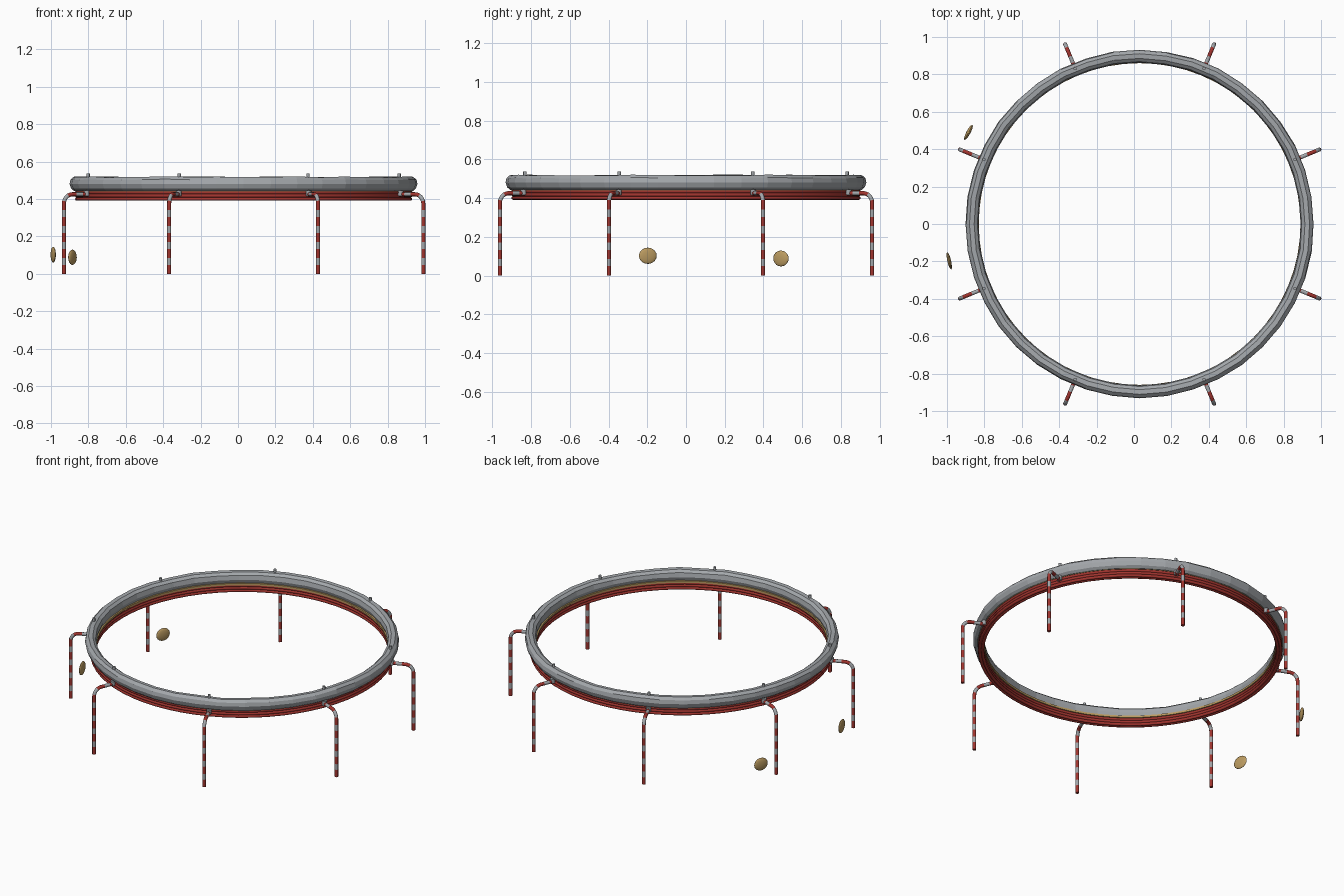
import bpy, bmesh, math, random
from mathutils import Vector, Matrix

cube = bpy.data.objects.get("Cube")
if cube:
    bpy.data.objects.remove(cube, do_unlink=True)

random.seed(4)
CENTRE = Vector((0.03, 0, 0))


def material(name, rgb):
    m = bpy.data.materials.new(name)
    m.use_nodes = True
    m.diffuse_color = (*rgb, 1)
    m.node_tree.nodes["Principled BSDF"].inputs["Base Color"].default_value = (*rgb, 1)
    return m


GREY = material("steel grey", (0.37, 0.39, 0.41))
RED = material("deep red", (0.36, 0.035, 0.028))
TAN = material("tan gold", (0.50, 0.33, 0.12))


def finish(bm, name, mats, smooth=None, location=CENTRE):
    bmesh.ops.recalc_face_normals(bm, faces=bm.faces)
    mesh = bpy.data.meshes.new(name)
    bm.to_mesh(mesh)
    bm.free()
    for m in mats:
        mesh.materials.append(m)
    ob = bpy.data.objects.new(name, mesh)
    ob.location = location
    bpy.context.collection.objects.link(ob)
    if smooth:
        bpy.ops.object.select_all(action='DESELECT')
        ob.select_set(True)
        bpy.context.view_layer.objects.active = ob
        bpy.ops.object.shade_smooth_by_angle(angle=math.radians(smooth))
    return ob


def ring(name, profile, mat, segments, smooth=None, wobble=0):
    """Revolve a closed (radius, height) profile around the centre."""
    bm = bmesh.new()
    loops = []
    for i in range(segments):
        a = math.tau * i / segments
        lift = random.uniform(-wobble, wobble)
        swell = random.uniform(-wobble, wobble) / 2
        loops.append([bm.verts.new(((r + swell) * math.cos(a), (r + swell) * math.sin(a),
                                    z + (lift if z > 0.49 else 0))) for r, z in profile])
    n = len(profile)
    for i in range(segments):
        p, q = loops[i], loops[(i + 1) % segments]
        for j in range(n):
            bm.faces.new((p[j], q[j], q[(j + 1) % n], p[(j + 1) % n]))
    return finish(bm, name, [mat], smooth)


# Padded upper ring
ring("padded_ring", [(0.862, 0.475), (0.870, 0.453), (0.886, 0.442), (0.906, 0.442),
                     (0.922, 0.455), (0.931, 0.480), (0.926, 0.503), (0.910, 0.518),
                     (0.885, 0.516), (0.868, 0.502)], GREY, 40, wobble=0.003)

# Thin tan band between pad and frame
ring("tan_band", [(0.860, 0.440), (0.902, 0.440), (0.902, 0.453), (0.860, 0.453)], TAN, 64, smooth=30)

# Ribbed red frame: two columns of stacked hoops
for column, radius in (("inner", 0.874), ("outer", 0.892)):
    for k in range(3):
        hoop = [(radius + 0.0095 * math.cos(t * math.pi / 4),
                 0.400 + 0.017 * k + 0.0095 * math.sin(t * math.pi / 4)) for t in range(8)]
        ring(f"{column}_frame_hoop_{k + 1}", hoop, RED, 64, smooth=50)


def leg_path():
    """Points (radius, height) up the post, round the bend, in to the ring,
    each with the stripe colour of the piece that follows."""
    foot, top, bend = 1.04, 0.425, 0.05
    post = top - bend
    total = post + bend * math.pi / 2 + 0.095
    marks, s = [], 0.0
    while s < total:
        marks += [(s, 1), (s + 0.048, 0)]
        s += 0.085
    arc = bend * math.pi / 2
    stops = {s for s, _ in marks if s < total} | {post + arc * i / 6 for i in range(7)} | {total}
    path = []
    for s in sorted(stops):
        if s <= post:
            p, a = (foot, s), 0
        elif s < post + arc:
            a = (s - post) / bend
            p = (foot - bend + bend * math.cos(a), post + bend * math.sin(a))
        else:
            p, a = (foot - bend - (s - post - arc), top), math.pi / 2
        colour = 1 if (s + 1e-5) % 0.085 < 0.048 else 0
        path.append((p, a, colour))
    return path


def striped_leg(name, angle):
    bm = bmesh.new()
    turn = Matrix.Rotation(angle, 3, 'Z')
    sides, thick = 10, 0.011
    loops, colours = [], []
    for (r, z), a, colour in leg_path():
        across = Vector((math.cos(a), 0, math.sin(a)))
        loops.append([bm.verts.new(turn @ (Vector((r, 0, z)) + thick * (
            across * math.cos(math.tau * j / sides)
            + Vector((0, 1, 0)) * math.sin(math.tau * j / sides)))) for j in range(sides)])
        colours.append(colour)
    for p, q, colour in zip(loops, loops[1:], colours):
        for j in range(sides):
            k = (j + 1) % sides
            bm.faces.new((p[j], p[k], q[k], q[j])).material_index = colour
    bm.faces.new(loops[0]).material_index = 1
    bm.faces.new(loops[-1])
    finish(bm, name, [GREY, RED], smooth=50)


def rod(name, angle, radius, thick, low, high):
    bm = bmesh.new()
    place = Matrix.Rotation(angle, 4, 'Z') @ Matrix.Translation((radius, 0, (low + high) / 2))
    bmesh.ops.create_cone(bm, cap_ends=True, segments=10, radius1=thick, radius2=thick,
                          depth=high - low, matrix=place)
    finish(bm, name, [GREY], smooth=50)


# Eight legs, each with a bolt through the pad and a collar at the joint
for i in range(8):
    angle = math.radians(22.5 + 45 * i)
    striped_leg(f"leg_{i + 1}", angle)
    rod(f"bolt_{i + 1}", angle, 0.90, 0.009, 0.425, 0.536)
    rod(f"collar_{i + 1}", angle, 0.908, 0.015, 0.416, 0.444)


# Two loose tan discs standing on edge beside the ring
def disc(name, location, size, turn):
    bm = bmesh.new()
    bmesh.ops.create_uvsphere(bm, u_segments=20, v_segments=10, radius=1)
    shape = Matrix.Rotation(turn, 4, 'Z') @ Matrix.Diagonal((*size, 1))
    bmesh.ops.transform(bm, matrix=shape, verts=bm.verts)
    finish(bm, name, [TAN], smooth=60, location=location)


disc("front_disc", (-0.988, -0.197, 0.102), (0.010, 0.047, 0.042), math.radians(13))
disc("back_disc", (-0.885, 0.490, 0.088), (0.011, 0.045, 0.041), math.radians(-28))
